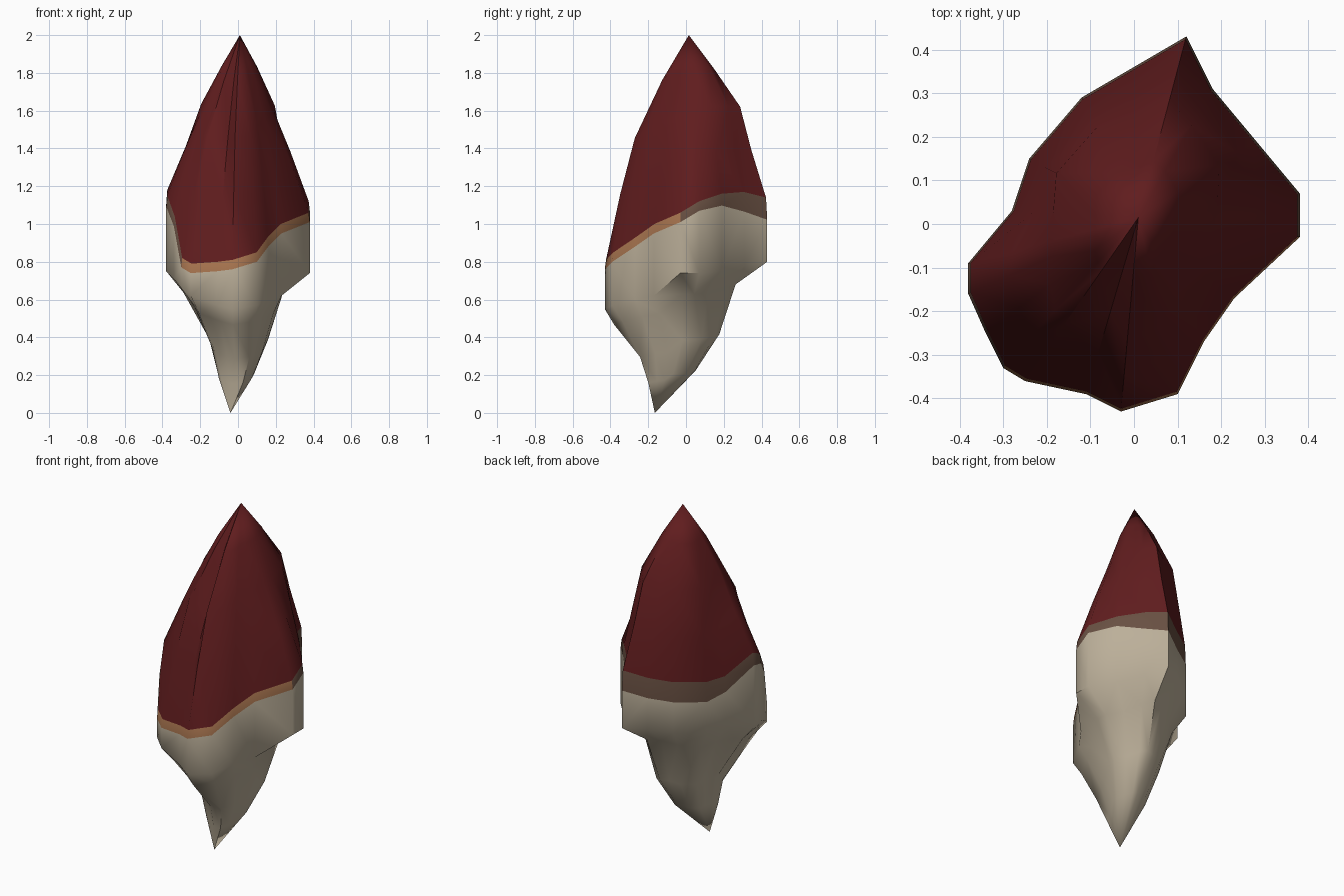
import bpy, bmesh, random
from mathutils import Vector

random.seed(4)
default = bpy.data.objects.get("Cube")
if default:
    bpy.data.objects.remove(default, do_unlink=True)


def make_material(name, colour):
    mat = bpy.data.materials.new(name)
    mat.use_nodes = True
    mat.diffuse_color = (*colour, 1)
    mat.node_tree.nodes["Principled BSDF"].inputs["Base Color"].default_value = (*colour, 1)
    return mat


STONE, OCHRE, BROWN, RED = range(4)
materials = [
    make_material("pale stone", (.5, .43, .32)),
    make_material("ochre soil", (.4, .18, .08)),
    make_material("brown soil", (.14, .08, .055)),
    make_material("dark red cap", (.117, .012, .013)),
]

# Rim of the rock: x, y, foot of cliff, top of cliff, cap bulge, shoulder and keel bulge
rim = [
    (.38, .07, .74, 1.12, .5, .62, .43),
    (.38, -.03, .74, 1.06, .48, .62, .42),
    (.23, -.17, .62, 1, .62, .8, .55),
    (.16, -.27, .6, .93, .64, .85, .6),
    (.1, -.39, .57, .85, .62, .86, .6),
    (-.03, -.43, .55, .81, .66, .88, .53),
    (-.11, -.39, .57, .8, .55, .85, .52),
    (-.25, -.36, .62, .79, .66, .82, .48),
    (-.3, -.33, .66, .82, .62, .78, .46),
    (-.34, -.25, .71, 1.04, .57, .76, .42),
    (-.38, -.16, .75, 1.15, .5, .74, .4),
    (-.38, -.09, .77, 1.18, .52, .72, .4),
    (-.28, .03, .77, 1.06, .7, .75, .45),
    (-.24, .15, .75, 1.06, .78, .75, .5),
    (-.12, .29, .78, 1.08, .76, .68, .5),
    (0, .36, .8, 1.1, .68, .65, .46),
    (.12, .43, .8, 1.14, .65, .62, .43),
    (.18, .31, .78, 1.17, .72, .66, .5),
    (.28, .19, .75, 1.16, .68, .62, .48),
]
peak = Vector((.01, .015, 2))
tip = Vector((-.04, -.165, 0))


def toward(point, end, spread, height):
    """Move a rim point toward an end point, with separate spread and height."""
    return Vector((end.x + (point.x - end.x) * spread,
                   end.y + (point.y - end.y) * spread,
                   end.z + (point.z - end.z) * height))


def under(point, spread, height):
    """Point of the underside, around an axis that leans over to the tip."""
    return toward(point, tip.lerp(Vector(), min(1, height * 1.8)), rough(spread), height)


def rough(value):
    return value * random.uniform(.97, 1.03)


# One vertical strip of points for each rim point, from keel to cap
strips = []
for x, y, foot, top, cap, shoulder, keel in rim:
    low, high = Vector((x, y, foot)), Vector((x * .985, y * .985, top))
    band = .05 + max(0, min(y - x / 2, .27)) * .25
    strips.append([
        under(low, keel * .62, .28),
        under(low, keel, .52),
        under(low, shoulder, .85),
        low,
        Vector((x, y, top - band)),
        high,
        toward(high, peak, rough(cap * .5 + .5), rough(.72)),
        toward(high, peak, rough(cap), rough(.45)),
        toward(high, peak, rough(cap * .5), .2),
    ])

# Skin the strips and close them at the tip and the peak
bm = bmesh.new()
columns = [[bm.verts.new(p) for p in strip] for strip in strips]
tip_vert, peak_vert = bm.verts.new(tip), bm.verts.new(peak)
for i, here in enumerate(columns):
    after = columns[(i + 1) % len(columns)]
    bm.faces.new((tip_vert, here[0], after[0]))
    bm.faces.new((peak_vert, after[-1], here[-1])).material_index = RED
    for row in range(len(here) - 1):
        face = bm.faces.new((here[row], here[row + 1], after[row + 1], after[row]))
        if row == 4:
            # Ochre soil along the front, brown round the left and back
            centre = face.calc_center_median()
            front = centre.y < .01 and centre.x > -.31
            face.material_index = OCHRE if front else BROWN
        elif row > 4:
            face.material_index = RED
bmesh.ops.triangulate(bm, faces=bm.faces[:], quad_method='SHORT_EDGE')
bmesh.ops.recalc_face_normals(bm, faces=bm.faces[:])

mesh = bpy.data.meshes.new("floating_rock")
bm.to_mesh(mesh)
bm.free()
for mat in materials:
    mesh.materials.append(mat)
rock = bpy.data.objects.new("floating_rock", mesh)
bpy.context.collection.objects.link(rock)

# Soft facets with only the strongest ridges kept sharp
bpy.ops.object.select_all(action='DESELECT')
rock.select_set(True)
bpy.context.view_layer.objects.active = rock
bpy.ops.object.shade_smooth_by_angle(angle=.9)
